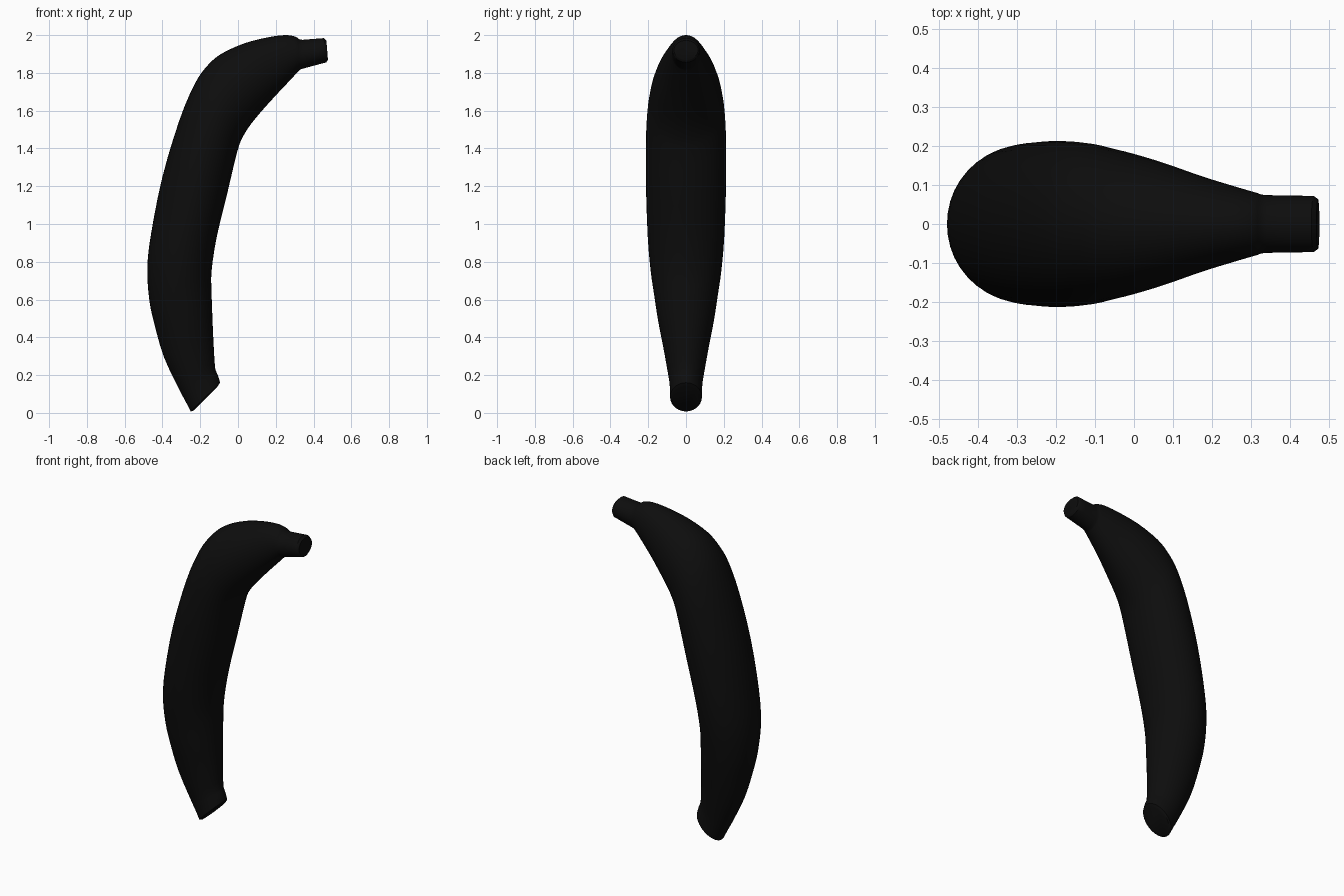
import bpy, bmesh, math
from mathutils import Vector

if "Cube" in bpy.data.objects:
    bpy.data.objects.remove(bpy.data.objects["Cube"])

# Cross-sections along the fruit: outer x, z, inner x, z, half width in y
SECTIONS = [
    (-.235, .012, -.108, .140, .076), (-.250, .008, -.095, .160, .084),
    (-.280, .065, -.103, .190, .085), (-.302, .105, -.120, .230, .088),
    (-.390, .29, -.130, .38, .118), (-.440, .46, -.136, .52, .148),
    (-.470, .60, -.140, .64, .168), (-.480, .77, -.140, .75, .188),
    (-.460, .95, -.113, .93, .203), (-.400, 1.25, -.055, 1.17, .212),
    (-.310, 1.55, -.020, 1.32, .212), (-.230, 1.74, .004, 1.41, .206),
    (-.165, 1.835, .025, 1.46, .196), (-.090, 1.90, .060, 1.517, .183),
    (.035, 1.957, .110, 1.58, .158), (.167, 1.99, .190, 1.67, .121),
    (.257, 2.0, .270, 1.755, .095), (.308, 1.99, .322, 1.81, .080),
    (.340, 1.975, .345, 1.823, .074), (.455, 1.984, .468, 1.856, .072),
    (.468, 1.972, .476, 1.870, .064),
]
SIDES = 40
STEPS = 3


def catmull(a, b, c, d, t):
    return 0.5 * (2 * b + (c - a) * t + (2 * a - 5 * b + 4 * c - d) * t * t
                  + (3 * b - a - 3 * c + d) * t ** 3)


def smooth_sections(rows):
    out = []
    for i in range(len(rows) - 1):
        q = [rows[max(i - 1, 0)], rows[i], rows[i + 1], rows[min(i + 2, len(rows) - 1)]]
        # ends and stem collar stay crisp
        straight = i < 3 or i > 17
        for s in range(STEPS):
            t = s / STEPS
            if straight:
                out.append([b + (c - b) * t for b, c in zip(q[1], q[2])])
            else:
                out.append([catmull(*v, t) for v in zip(*q)])
    return out + [rows[-1]]


# Peel: loft of elliptical rings, closed with flat caps
bm = bmesh.new()
rings = []
for ox, oz, ix, iz, w in smooth_sections(SECTIONS):
    outer, inner = Vector((ox, 0, oz)), Vector((ix, 0, iz))
    mid, half = (outer + inner) / 2, (outer - inner) / 2
    ring = []
    for k in range(SIDES):
        a = 2 * math.pi * k / SIDES
        ring.append(bm.verts.new(mid + half * math.cos(a) + Vector((0, w * math.sin(a), 0))))
    rings.append(ring)
for r0, r1 in zip(rings, rings[1:]):
    for k in range(SIDES):
        n = (k + 1) % SIDES
        bm.faces.new((r0[k], r0[n], r1[n], r1[k]))
bm.faces.new(rings[0])
bm.faces.new(rings[-1])
bmesh.ops.recalc_face_normals(bm, faces=bm.faces)
mesh = bpy.data.meshes.new("banana")
bm.to_mesh(mesh)
bm.free()
banana = bpy.data.objects.new("banana", mesh)
bpy.context.collection.objects.link(banana)

# Near-black skin
mat = bpy.data.materials.new("black_skin")
mat.diffuse_color = (0.004, 0.004, 0.004, 1)
mat.use_nodes = True
mat.node_tree.nodes["Principled BSDF"].inputs["Base Color"].default_value = mat.diffuse_color
mesh.materials.append(mat)

bpy.context.view_layer.objects.active = banana
banana.select_set(True)
bpy.ops.object.shade_smooth_by_angle(angle=math.radians(40))
